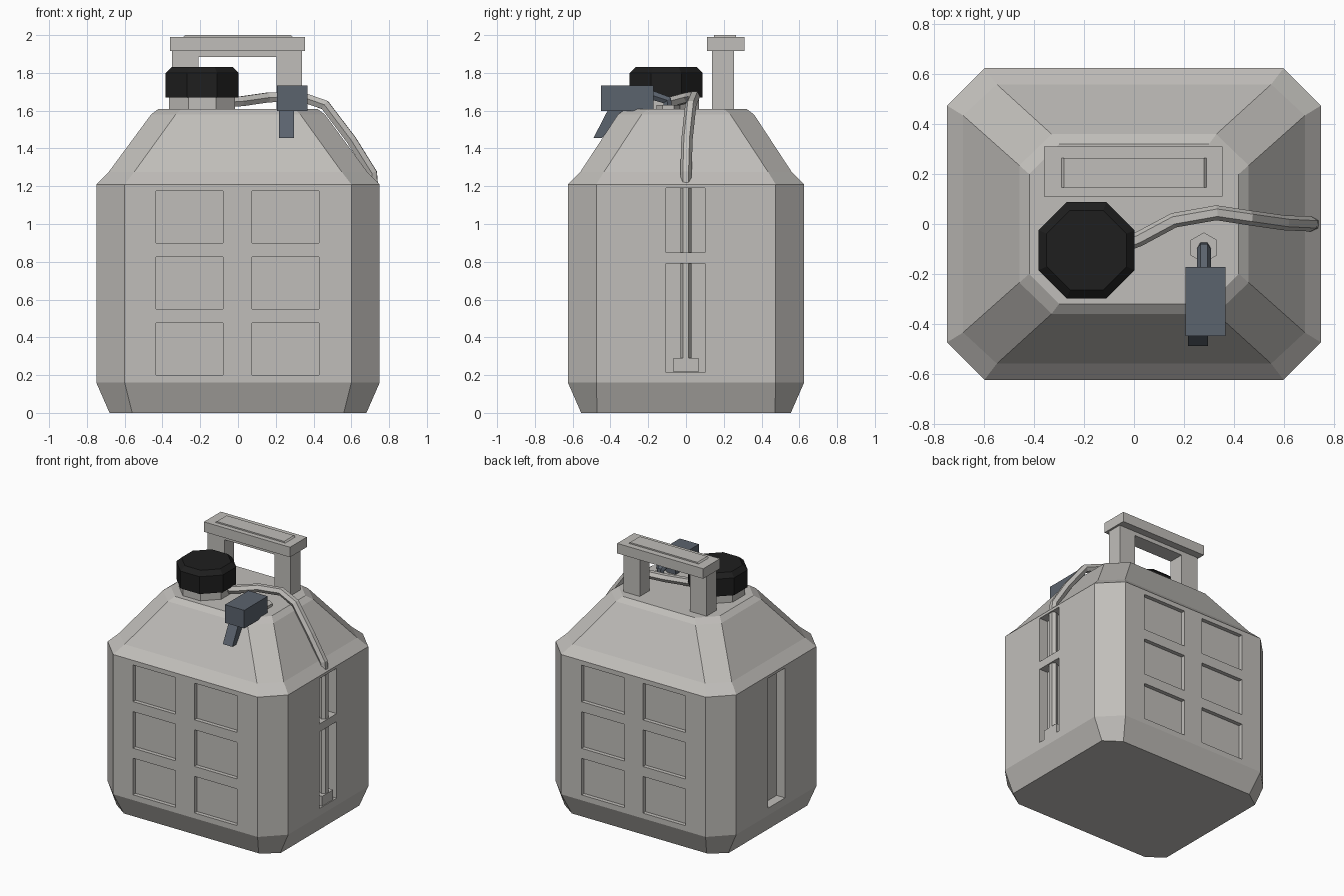
import bpy, bmesh, math
from mathutils import Vector

cube = bpy.data.objects.get("Cube")
if cube:
    bpy.data.objects.remove(cube, do_unlink=True)


def material(name, rgb):
    m = bpy.data.materials.new(name)
    m.use_nodes = True
    m.diffuse_color = (*rgb, 1)
    m.node_tree.nodes["Principled BSDF"].inputs["Base Color"].default_value = (*rgb, 1)
    return m


GREY = material("warm grey plastic", (0.53, 0.515, 0.49))
BLACK = material("black plastic", (0.013, 0.013, 0.013))
SLATE = material("slate metal", (0.105, 0.125, 0.155))


def finish(name, bm, mat):
    bmesh.ops.recalc_face_normals(bm, faces=bm.faces[:])
    mesh = bpy.data.meshes.new(name)
    bm.to_mesh(mesh)
    bm.free()
    mesh.materials.append(mat)
    ob = bpy.data.objects.new(name, mesh)
    bpy.context.scene.collection.objects.link(ob)
    return ob


def add_box(bm, x, y, z):
    verts = bmesh.ops.create_cube(bm, size=1)["verts"]
    for v in verts:
        v.co = Vector([(a + b) / 2 + c * (b - a) for (a, b), c in zip((x, y, z), v.co)])


def box(name, x, y, z, mat):
    bm = bmesh.new()
    add_box(bm, x, y, z)
    return finish(name, bm, mat)


def loft(name, rings, mat):
    """Skin a stack of equal-sized point rings and cap both ends."""
    bm = bmesh.new()
    loops = [[bm.verts.new(p) for p in ring] for ring in rings]
    n = len(loops[0])
    for a, b in zip(loops, loops[1:]):
        for i in range(n):
            j = (i + 1) % n
            bm.faces.new((a[i], a[j], b[j], b[i]))
    bm.faces.new(loops[0])
    bm.faces.new(loops[-1])
    return finish(name, bm, mat)


def turned(name, cx, cy, sides, profile, mat):
    """Polygonal prism with (apothem, height) profile, flats facing the axes."""
    rings = []
    for apothem, z in profile:
        r = apothem / math.cos(math.pi / sides)
        angles = [(i + 0.5) * math.tau / sides for i in range(sides)]
        rings.append([(cx + r * math.cos(a), cy + r * math.sin(a), z) for a in angles])
    return loft(name, rings, mat)


def tube(name, points, radius, mat, resolution=1):
    cu = bpy.data.curves.new(name, 'CURVE')
    cu.dimensions = '3D'
    cu.bevel_depth = radius
    cu.bevel_resolution = resolution
    cu.use_fill_caps = True
    sp = cu.splines.new('POLY')
    sp.points.add(len(points) - 1)
    for p, co in zip(sp.points, points):
        p.co = (*co, 1)
    sp.use_smooth = False
    cu.materials.append(mat)
    ob = bpy.data.objects.new(name, cu)
    bpy.context.scene.collection.objects.link(ob)
    bpy.ops.object.select_all(action='DESELECT')
    ob.select_set(True)
    bpy.context.view_layer.objects.active = ob
    bpy.ops.object.convert(target='MESH')
    return ob


# Canister body: stacked chamfered rectangles
def chamfered(z, hx, hy, cx, cy):
    return [(hx, -cy, z), (hx, cy, z), (cx, hy, z), (-cx, hy, z),
            (-hx, cy, z), (-hx, -cy, z), (-cx, -hy, z), (cx, -hy, z)]


body = loft("canister_body", [chamfered(*s) for s in (
    (0, 0.68, 0.555, 0.56, 0.47),
    (0.16, 0.75, 0.625, 0.6, 0.475),
    (1.21, 0.75, 0.625, 0.6, 0.475),
    (1.275, 0.685, 0.56, 0.55, 0.435),
    (1.58, 0.46, 0.36, 0.33, 0.235),
    (1.61, 0.42, 0.32, 0.3, 0.2))], GREY)

# Recessed panels on front and back, slots on the sides
bm = bmesh.new()
for side in (-1, 1):
    ys = sorted((side * 0.595, side * 0.7))
    for x in (-0.435, 0.075):
        for row in range(3):
            z = 0.2 + row * 0.35
            add_box(bm, (x, x + 0.355), ys, (z, z + 0.275))
slot_y = (-0.105, 0.1)
add_box(bm, (-0.85, -0.68), slot_y, (0.215, 1.19))
add_box(bm, (0.68, 0.85), slot_y, (0.215, 1.19))
cutter = finish("recess_cutter", bm, GREY)
cutter.hide_render = True
cut = body.modifiers.new("recesses", 'BOOLEAN')
cut.operation = 'DIFFERENCE'
cut.solver = 'EXACT'
cut.object = cutter
bpy.context.view_layer.objects.active = body
bpy.ops.object.modifier_apply(modifier=cut.name)
bpy.data.objects.remove(cutter, do_unlink=True)

# Hose bracket and foot in the left slot
box("hose_bracket", (0.67, 0.75), slot_y, (0.79, 0.85), GREY)
box("hose_foot", (0.67, 0.745), (-0.065, 0.065), (0.216, 0.29), GREY)

# Carrying handle
for name, x in (("right", (-0.35, -0.21)), ("left", (0.205, 0.34))):
    box("handle_post_" + name, x, (0.138, 0.255), (1.58, 1.92), GREY)
box("handle_underside", (-0.22, 0.215), (0.138, 0.255), (1.885, 1.92), GREY)
box("handle_bar", (-0.36, 0.355), (0.11, 0.31), (1.915, 1.99), GREY)
loft("handle_grip", [[(-x, 0.147, z), (x, 0.147, z), (x, 0.265, z), (-x, 0.265, z)]
                     for x, z in ((0.295, 1.985), (0.28, 2.0))], GREY)

# Filler neck and cap
turned("filler_neck", -0.19, -0.105, 8, ((0.175, 1.59), (0.175, 1.69)), GREY)
turned("filler_cap", -0.19, -0.105, 8,
       ((0.193, 1.67), (0.193, 1.8), (0.16, 1.832)), BLACK)

# Hose from the neck down into the left slot
tube("hose", [(-0.06, -0.09, 1.645), (0.02, -0.06, 1.65), (0.16, 0.015, 1.67),
              (0.33, 0.045, 1.675), (0.46, 0.025, 1.63), (0.6, 0.005, 1.445),
              (0.71, 0, 1.27), (0.715, 0, 1.2), (0.715, 0, 0.27)], 0.03, GREY)

# Nozzle: collar, stem, housing and slanted spout
turned("nozzle_collar", 0.28, -0.095, 6, ((0.053, 1.6), (0.053, 1.63)), GREY)
tube("nozzle_stem", [(0.28, -0.095, 1.6), (0.28, -0.1, 1.655), (0.28, -0.19, 1.685)],
     0.028, SLATE)
box("nozzle_housing", (0.207, 0.367), (-0.45, -0.172), (1.597, 1.733), SLATE)
spout = ((-0.41, 1.61), (-0.32, 1.61), (-0.445, 1.455), (-0.49, 1.455))
loft("nozzle_spout", [[(x, y, z) for y, z in spout] for x in (0.217, 0.296)], SLATE)
